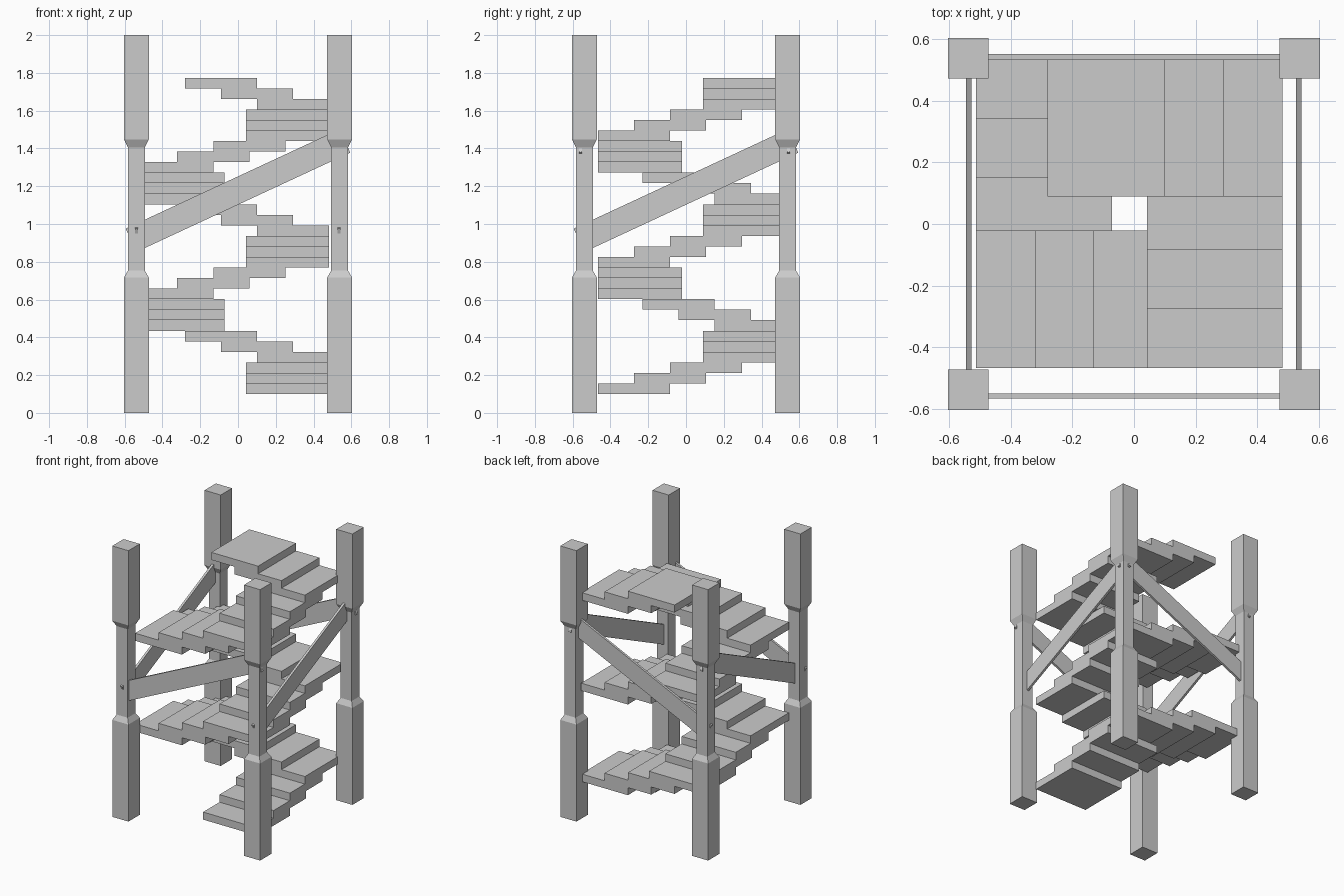
import bpy, bmesh
from math import atan2, pi
from mathutils import Matrix

if "Cube" in bpy.data.objects:
    bpy.data.objects.remove(bpy.data.objects["Cube"])


def mesh_object(name, bm):
    bmesh.ops.recalc_face_normals(bm, faces=bm.faces)
    me = bpy.data.meshes.new(name)
    bm.to_mesh(me)
    bm.free()
    ob = bpy.data.objects.new(name, me)
    bpy.context.collection.objects.link(ob)
    return ob


def box(name, lo, hi, matrix=Matrix.Identity(4)):
    bm = bmesh.new()
    size = [b - a for a, b in zip(lo, hi)]
    mid = [(a + b) / 2 for a, b in zip(lo, hi)]
    bmesh.ops.create_cube(bm, size=1)
    bmesh.ops.scale(bm, vec=size, verts=bm.verts)
    bmesh.ops.translate(bm, vec=mid, verts=bm.verts)
    bmesh.ops.transform(bm, matrix=matrix, verts=bm.verts)
    return mesh_object(name, bm)


# Square corner posts with a slimmer, chamfered waist
POST_PROFILE = [(0, .066), (.716, .066), (.753, .045),
                (1.406, .045), (1.448, .066), (2, .066)]


def post(name, x, y):
    bm = bmesh.new()
    rings = [[bm.verts.new((x + sx * r, y + sy * r, z))
              for sx, sy in ((-1, -1), (1, -1), (1, 1), (-1, 1))]
             for z, r in POST_PROFILE]
    for a, b in zip(rings, rings[1:]):
        for i in range(4):
            j = (i + 1) % 4
            bm.faces.new((a[i], a[j], b[j], b[i]))
    bm.faces.new(rings[0][::-1])
    bm.faces.new(rings[-1])
    return mesh_object(name, bm)


for fx, sx in (("left", -1), ("right", 1)):
    for fy, sy in (("front", -1), ("back", 1)):
        post(f"{fy}_{fx}_post", sx * .538, sy * .538)

# Diagonal braces, one plank per side, ends let into the posts
tilt = Matrix.Rotation(-atan2(.46, .99), 4, 'Y')
turn = Matrix.Rotation(pi / 2, 4, 'Z')
lo, hi = (-.624, -.0085, -.068), (.624, .0085, .068)
for side, y in (("front", -.559), ("back", .543)):
    box(side + "_brace", lo, hi, Matrix.Translation((0, y, 1.177)) @ tilt)
for side, x in (("left", -.537), ("right", .535)):
    box(side + "_brace", lo, hi, Matrix.Translation((x, 0, 1.177)) @ turn @ tilt)

# Square spiral stair: 12 overlapping steps per turn, 3 per side
RISE, GOING, DEPTH, COUNT = .0558, .191, .382, 30
for n in range(COUNT):
    flight, k = divmod(n % 12, 3)
    d = k * GOING
    z = .1 + n * RISE
    if flight == 0:      # right side, climbing to the back
        x0, x1, y0 = .042, .483, -.467 + d
        y1 = y0 + DEPTH
    elif flight == 1:    # back side, climbing to the left
        y0, y1, x1 = .09, .534, .483 - d
        x0 = x1 - DEPTH
    elif flight == 2:    # left side, climbing to the front
        x0, x1, y1 = -.513, -.071, .534 - d
        y0 = y1 - DEPTH
    else:                # front side, climbing to the right
        y0, y1, x0 = -.467, -.021, -.513 + d
        x1 = x0 + DEPTH
    box(f"stair_step_{n + 1:02d}", (x0, y0, z), (x1, y1, z + RISE))
